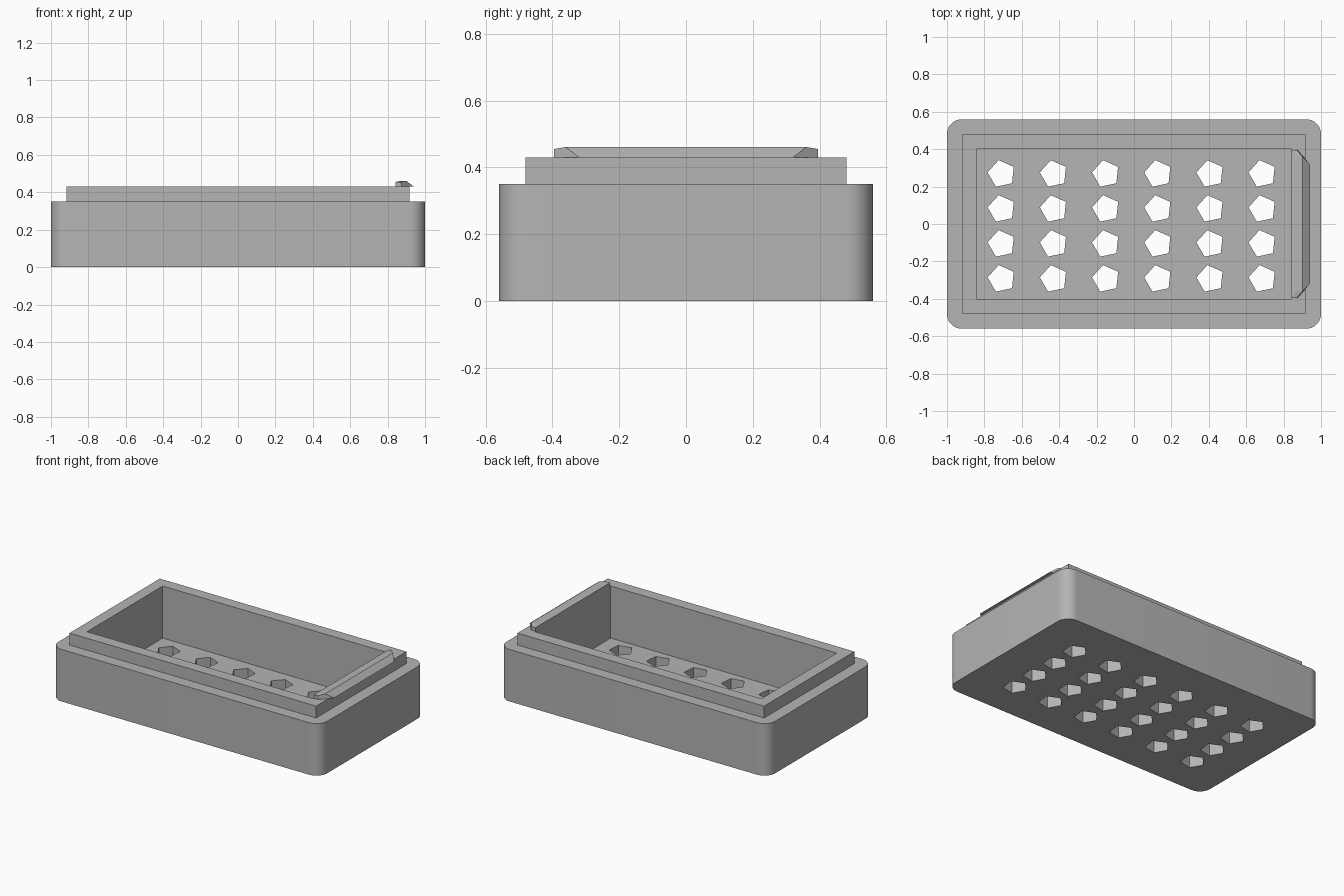
import bpy, bmesh, math
from mathutils import Vector

if "Cube" in bpy.data.objects:
    bpy.data.objects.remove(bpy.data.objects["Cube"], do_unlink=True)

grey = bpy.data.materials.new("plain grey")
grey.use_nodes = True
COLOUR = (0.46, 0.46, 0.46, 1)
grey.diffuse_color = COLOUR
grey.node_tree.nodes["Principled BSDF"].inputs["Base Color"].default_value = COLOUR

BODY_TOP, LIP_TOP, FLOOR = 0.35, 0.43, 0.08


def finish(name, bm):
    bmesh.ops.recalc_face_normals(bm, faces=bm.faces)
    mesh = bpy.data.meshes.new(name)
    bm.to_mesh(mesh)
    bm.free()
    mesh.materials.append(grey)
    obj = bpy.data.objects.new(name, mesh)
    bpy.context.collection.objects.link(obj)
    return obj


def prism(bm, outline, z0, z1):
    """Extrude a flat outline from z0 up to z1."""
    face = bm.faces.new([bm.verts.new((x, y, z0)) for x, y in outline])
    result = bmesh.ops.extrude_face_region(bm, geom=[face])
    top = [v for v in result["geom"] if isinstance(v, bmesh.types.BMVert)]
    bmesh.ops.translate(bm, verts=top, vec=(0, 0, z1 - z0))


def rectangle(hx, hy):
    return [(-hx, -hy), (hx, -hy), (hx, hy), (-hx, hy)]


def rounded_rectangle(hx, hy, r, steps=10):
    points = []
    for q, (sx, sy) in enumerate([(1, 1), (-1, 1), (-1, -1), (1, -1)]):
        for i in range(steps + 1):
            a = (q + i / steps) * math.pi / 2
            points.append((sx * (hx - r) + r * math.cos(a),
                           sy * (hy - r) + r * math.sin(a)))
    return points


def pentagon(cx, cy, r, phase):
    return [(cx + r * math.cos(phase + i * math.tau / 5),
             cy + r * math.sin(phase + i * math.tau / 5)) for i in range(5)]


def solid(name, outlines, z0, z1):
    bm = bmesh.new()
    for outline in outlines:
        prism(bm, outline, z0, z1)
    return finish(name, bm)


def combine(target, tool, operation):
    """Apply a boolean and remove the tool object."""
    tool.hide_render = True
    mod = target.modifiers.new(tool.name, "BOOLEAN")
    mod.operation, mod.solver, mod.object = operation, "EXACT", tool
    bpy.context.view_layer.objects.active = target
    bpy.ops.object.modifier_apply(modifier=mod.name)
    bpy.data.objects.remove(tool, do_unlink=True)


# Tray: rounded body, stepped lip, open cavity and drain holes
tray = solid("tray", [rounded_rectangle(1, 0.56, 0.08)], 0, BODY_TOP)
combine(tray, solid("lip", [rectangle(0.918, 0.48)], 0.2, LIP_TOP), "UNION")
combine(tray, solid("cavity", [rectangle(0.842, 0.402)], FLOOR, 0.6), "DIFFERENCE")
holes = [pentagon(-0.708 + 0.279 * i, 0.268 - 0.187 * j, 0.075, math.radians(30))
         for i in range(6) for j in range(4)]
combine(tray, solid("drain_holes", holes, -0.1, 0.2), "DIFFERENCE")

# Latch ridge on the left end of the lip, with bevelled ends
bm = bmesh.new()
profile = [(0.842, 0.395, LIP_TOP), (0.875, 0.395, LIP_TOP), (0.94, 0.32, LIP_TOP),
           (0.842, 0.395, 0.455), (0.87, 0.395, 0.455),
           (0.87, 0.36, 0.461), (0.9, 0.36, 0.461)]
for x, y, z in profile:
    for side in (1, -1):
        bm.verts.new(Vector((x, y * side, z)))
bmesh.ops.convex_hull(bm, input=bm.verts[:])
bmesh.ops.dissolve_limit(bm, angle_limit=0.01, verts=bm.verts[:], edges=bm.edges[:])
finish("latch_ridge", bm)

# Smooth the rounded body corners, keep all other edges sharp
bpy.ops.object.select_all(action="DESELECT")
tray.select_set(True)
bpy.context.view_layer.objects.active = tray
bpy.ops.object.shade_smooth_by_angle(angle=math.radians(25))
